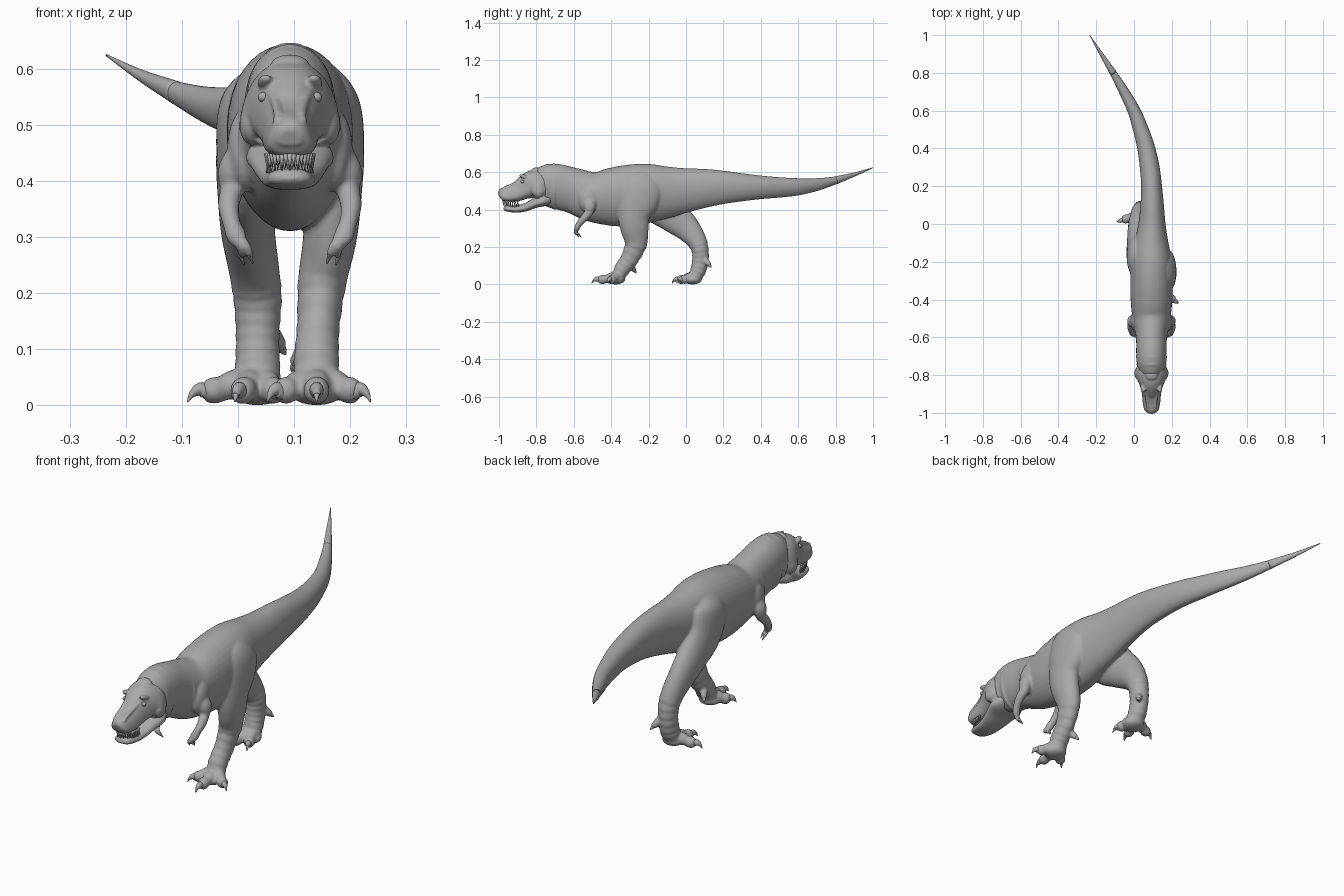
import bpy, bmesh, math
from mathutils import Vector, Matrix

if "Cube" in bpy.data.objects:
    bpy.data.objects.remove(bpy.data.objects["Cube"])

CX = 0.0925  # x of the animal's own middle plane

grey = bpy.data.materials.new("grey_skin")
grey.diffuse_color = (0.40, 0.40, 0.40, 1)
grey.use_nodes = True
grey.node_tree.nodes["Principled BSDF"].inputs["Base Color"].default_value = grey.diffuse_color


def spline(rows, sub):
    """Catmull-Rom interpolation through rows of numbers."""
    out = []
    for i in range(len(rows) - 1):
        p0, p1, p2 = rows[max(i - 1, 0)], rows[i], rows[i + 1]
        p3 = rows[min(i + 2, len(rows) - 1)]
        for k in range(sub):
            t = k / sub
            out.append([0.5 * (2 * b + (c - a) * t + (2 * a - 5 * b + 4 * c - d) * t * t
                               + (3 * b - a - 3 * c + d) * t ** 3)
                        for a, b, c, d in zip(p0, p1, p2, p3)])
    out.append(list(rows[-1]))
    return out


def loft(bm, rows, segs=28, sub=6, power=2.0, taper=0.0, ripple=0.0):
    """Closed tube through rows of (x, y, z, half width, half depth)."""
    rows = spline(rows, sub)
    pts = [Vector(r[:3]) for r in rows]
    rings = []
    for i, r in enumerate(rows):
        tan = (pts[min(i + 1, len(pts) - 1)] - pts[max(i - 1, 0)]).normalized()
        side = (Vector((1, 0, 0)) - tan * tan.x).normalized()
        up = side.cross(tan)
        if up.z < 0 and abs(tan.y) > 0.7:
            up = -up
        f = 1 + (ripple * math.sin(i * 2.1) if r[2] < 0.21 else 0)
        ring = []
        for k in range(segs):
            a = 2 * math.pi * k / segs
            c, s = math.cos(a), math.sin(a)
            u = math.copysign(abs(c) ** (2 / power), c)
            v = math.copysign(abs(s) ** (2 / power), s)
            w = max(r[3], 0.001) * f * u * (1 - taper * v)
            ring.append(bm.verts.new(pts[i] + side * w + up * max(r[4], 0.001) * f * v))
        rings.append(ring)
    for a, b in zip(rings, rings[1:]):
        for k in range(segs):
            n = (k + 1) % segs
            bm.faces.new((a[k], a[n], b[n], b[k]))
    bm.faces.new(rings[0])
    bm.faces.new(rings[-1])


def trunk(rows):
    """(y, x, top, bottom, half width) to loft rows."""
    return [(x, y, (t + b) / 2, w, (t - b) / 2) for y, x, t, b, w in rows]


def blob(bm, at, size, tilt=0.0):
    m = Matrix.Translation(at) @ Matrix.Rotation(tilt, 4, 'X') @ Matrix.Diagonal((*size, 1))
    bmesh.ops.create_uvsphere(bm, u_segments=20, v_segments=12, radius=1, matrix=m)


def cone(bm, at, radius, length):
    """Tooth, pointing up or down by the sign of length."""
    turn = Matrix.Rotation(0 if length > 0 else math.pi, 4, 'X')
    m = Matrix.Translation(Vector(at) + Vector((0, 0, length / 2))) @ turn
    bmesh.ops.create_cone(bm, cap_ends=True, segments=8, radius1=radius,
                          radius2=0.0005, depth=abs(length), matrix=m)


def finish(name, bm, voxel=0.0, smooth=3):
    bmesh.ops.recalc_face_normals(bm, faces=bm.faces[:])
    me = bpy.data.meshes.new(name)
    bm.to_mesh(me)
    bm.free()
    me.materials.append(grey)
    for p in me.polygons:
        p.use_smooth = True
    ob = bpy.data.objects.new(name, me)
    bpy.context.collection.objects.link(ob)
    if voxel:  # fuse overlapping volumes into one skin
        r = ob.modifiers.new("fuse", 'REMESH')
        r.mode, r.voxel_size, r.use_smooth_shade = 'VOXEL', voxel, True
        s = ob.modifiers.new("soften", 'SMOOTH')
        s.factor, s.iterations = 0.5, smooth
    return ob


skin, head, claws = bmesh.new(), bmesh.new(), bmesh.new()

# Neck, torso
torso = [(-.80, CX, .60, .44, .045), (-.76, CX, .635, .42, .072), (-.70, CX, .645, .405, .08),
         (-.60, CX, .622, .38, .082), (-.50, CX, .603, .335, .10), (-.40, CX, .623, .312, .11),
         (-.30, CX, .64, .312, .112), (-.20, CX, .645, .33, .108), (-.10, CX, .632, .355, .09),
         (0, .095, .622, .385, .072), (.10, .096, .618, .41, .062)]
# Tail
tail = [(.20, .093, .608, .43, .055), (.30, .083, .594, .444, .052), (.40, .065, .582, .456, .047),
        (.50, .036, .573, .464, .041), (.60, 0, .568, .476, .034), (.70, -.052, .568, .50, .027)]
tip = [(.80, -.11, .578, .535, .018), (.90, -.173, .598, .577, .010), (1, -.235, .626, .622, .001)]
loft(skin, trunk(torso + tail + tip), segs=40, taper=-0.1)
tail_end = bmesh.new()
loft(tail_end, trunk(tip), taper=-0.1)
finish("tail_tip", tail_end)

# Skin folds around the neck and a low ridge along the back
for y, t, b, w in ((-.745, .645, .415, .08), (-.705, .648, .40, .083), (-.565, .61, .36, .092)):
    loft(skin, trunk([(y - .016, CX, t - .02, b + .02, w - .012), (y, CX, t, b, w),
                      (y + .016, CX, t - .02, b + .02, w - .012)]), segs=40)

# Hind legs: (x, y, z, half width, half depth) from hip to foot
right_leg = [(.15, -.21, .585, .03, .06), (.163, -.23, .53, .055, .11), (.168, -.255, .45, .057, .11),
             (.168, -.278, .37, .052, .086), (.164, -.275, .30, .048, .076), (.15, -.268, .22, .043, .06),
             (.143, -.30, .14, .038, .048), (.14, -.34, .085, .04, .042), (.14, -.365, .035, .042, .034)]
left_leg = [(.04, -.20, .585, .03, .06), (.022, -.19, .53, .055, .11), (.017, -.15, .44, .056, .11),
            (.016, -.075, .37, .052, .09), (.018, -.005, .31, .048, .074), (.028, .05, .245, .045, .056),
            (.035, .074, .19, .043, .046), (.035, .077, .13, .039, .044), (.035, .065, .075, .04, .042),
            (.035, .045, .035, .042, .034)]


def toe(base, end, r):
    """Knuckled toe with a curved claw."""
    b, e = Vector(base), Vector(end)

    def at(t, z):
        p = b.lerp(e, t)
        return p.x, p.y, z
    loft(skin, [(*at(0, .045), r * .9, r), (*at(.28, .036), r, r), (*at(.42, .03), r * .85, r * .85),
                (*at(.58, .026), r * .9, r * .95), (*at(.70, .022), r * .7, r * .75),
                (*at(.76, .02), r * .3, r * .3)], segs=16)
    loft(claws, [(*at(.66, .024), r * .5, r * .6), (*at(.8, .028), r * .45, r * .5),
                 (*at(.92, .02), r * .25, r * .28), (*at(1, .006), .001, .001)], segs=12)


def leg(rows, toes, dew):
    loft(skin, rows, ripple=0.035)
    x, y = rows[-1][:2]
    for tx, ty in toes:
        toe((x + (tx - x) * .12, y, 0), (tx, ty, 0), .026)
    blob(skin, (x, y - .01, .026), (.05, .05, .026))
    # Small raised rear claw
    d = Vector(dew)
    a = Vector((x - (x - d.x) * .5, d.y - .03, d.z + .04))
    m = a.lerp(d, .6)
    loft(skin, [(*a, .016, .016), (*m, .013, .013), (*a.lerp(d, .75), .006, .006)], segs=14)
    loft(claws, [(*m, .009, .009), (*a.lerp(d, .85), .006, .006), (*d, .001, .001)], segs=10)


leg(right_leg, ((.14, -.505), (.236, -.42), (.052, -.435)), (.095, -.265, .06))
leg(left_leg, ((-.006, -.075), (-.09, .012), (.08, -.05)), (.085, .135, .09))

# Arms, mirrored
for s in (-1, 1):
    def X(d):
        return CX + s * d
    blob(skin, (X(.078), -.515, .455), (.034, .055, .075), -.2)
    loft(skin, [(X(.085), -.515, .46, .02, .03), (X(.102), -.515, .42, .026, .032),
                (X(.104), -.52, .385, .021, .024), (X(.109), -.545, .355, .019, .02),
                (X(.104), -.57, .325, .016, .017), (X(.095), -.583, .30, .018, .014),
                (X(.09), -.585, .285, .01, .01)], segs=18)
    for dx, dy, dz in ((.066, -.572, .252), (.082, -.56, .25)):
        loft(skin, [(X(.094), -.583, .305, .010, .010), (X(dx * .5 + .045), -.592, .283, .009, .009),
                    (X(dx + .004), dy - .012, .266, .007, .007)], segs=12)
        loft(claws, [(X(dx + .006), dy - .014, .27, .006, .006),
                     (X(dx), dy, dz, .001, .001)], segs=10)

finish("body_tail_and_limbs", skin, 0.0055)
finish("claws", claws)

# Upper head
loft(head, trunk([(-1.0, CX, .49, .462, .02), (-.985, CX, .514, .447, .036), (-.94, CX, .53, .44, .045),
                  (-.90, CX, .55, .445, .049), (-.86, CX, .583, .455, .06), (-.82, CX, .61, .465, .076),
                  (-.785, CX, .612, .455, .084), (-.75, CX, .59, .45, .074), (-.72, CX, .56, .46, .05)]),
     segs=40, power=2.5, taper=0.24)
# Lower jaw
loft(head, trunk([(-.975, CX, .416, .402, .018), (-.96, CX, .422, .391, .037), (-.91, CX, .423, .384, .047),
                  (-.86, CX, .434, .39, .056), (-.81, CX, .46, .408, .07), (-.77, CX, .48, .416, .077),
                  (-.73, CX, .50, .43, .06)]), segs=36, power=2.4, taper=0.1)
eyes = bmesh.new()
for s in (-1, 1):
    # Brow, snout ridge, nostril rim, cheek
    blob(head, (CX + s * .043, -.862, .574), (.015, .032, .011), -.35)
    loft(head, [(CX + s * .034, -.87, .562, .01, .01), (CX + s * .024, -.92, .535, .009, .01),
                (CX + s * .02, -.972, .514, .009, .009)], segs=12)
    blob(head, (CX + s * .021, -.978, .506), (.010, .012, .011))
    blob(head, (CX + s * .068, -.79, .50), (.022, .035, .036), .3)
    blob(eyes, (CX + s * .048, -.874, .549), (.009, .010, .009))
blob(head, (CX, -.80, .605), (.035, .03, .02))
finish("head_and_jaw", head, 0.004, 2)
finish("eyes", eyes)

# Teeth around both jaws
teeth = bmesh.new()
for i in range(19):
    a = math.pi * i / 18
    c, s = math.cos(a), math.sin(a)
    cone(teeth, (CX + .041 * c, -.90 - .077 * s, .449), .0052, -.026 - .005 * (i % 2))
    cone(teeth, (CX + .038 * c, -.895 - .066 * s, .414), .0048, .022)
finish("teeth", teeth)
